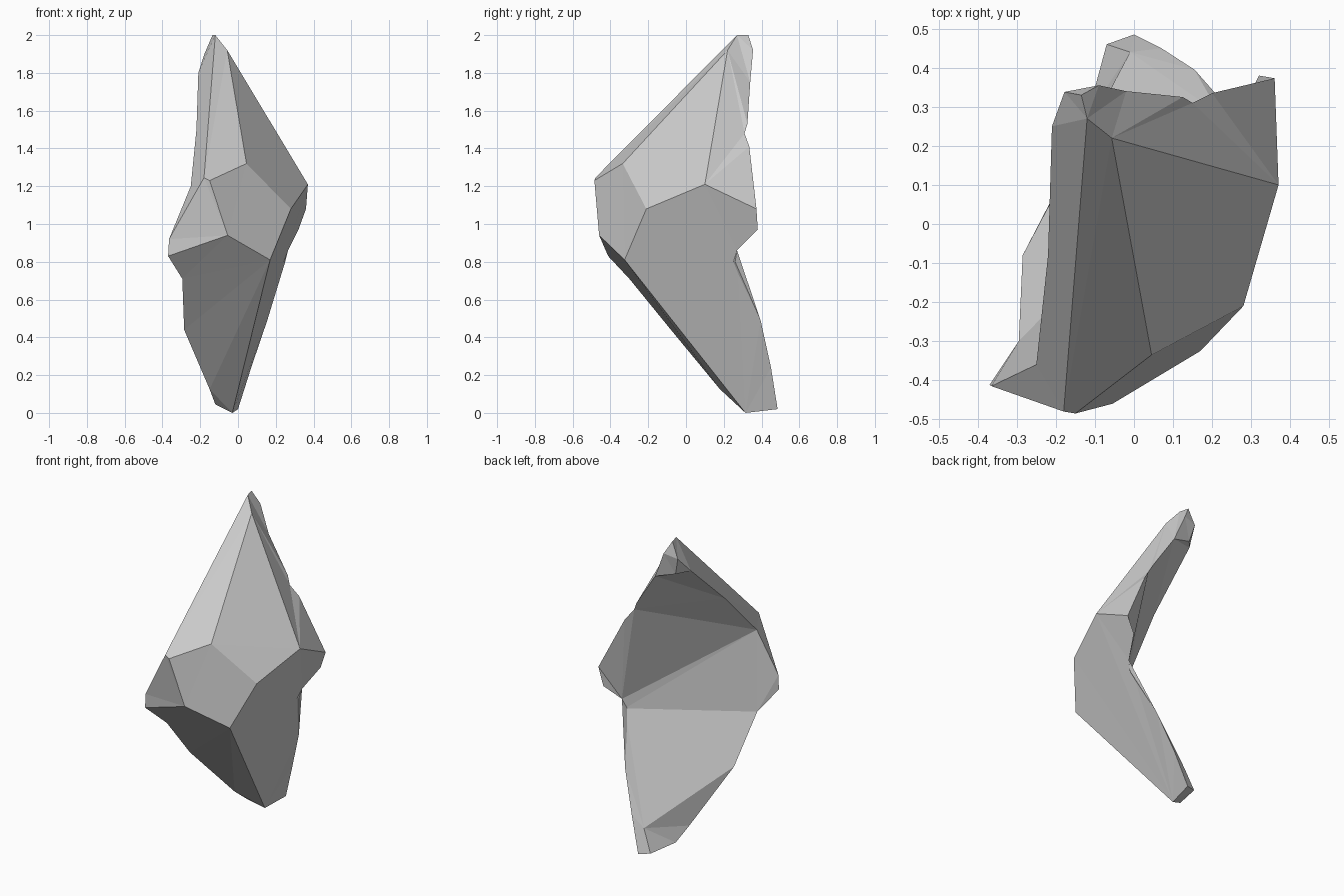
import bpy, bmesh

if "Cube" in bpy.data.objects:
    bpy.data.objects.remove(bpy.data.objects["Cube"])

# Front facet corners
front = dict(
    A=(-.12, .27, 2.0), B=(-.057, .22, 1.92), C=(.045, -.335, 1.32),
    D=(-.15, -.485, 1.23), d=(-.18, -.48, 1.245), E=(.37, .10, 1.21),
    F=(.28, -.21, 1.08), G=(.17, -.325, .81), H=(-.055, -.46, .94),
    J=(-.03, .315, 0.0))

# Right rim, tip to foot
right = dict(
    T=(-.135, .33, 2.0), U=(-.09, .355, 1.92), V=(-.02, .34, 1.75),
    X=(.125, .325, 1.53), S=(.15, .31, 1.48), s=(.2, .335, 1.41),
    K=(.36, .373, 1.08), L=(.32, .38, .97), M=(.265, .27, .86),
    N=(.25, .26, .80), O=(.155, .395, .49), P=(.07, .45, .24),
    Q=(0, .485, .02))

# Left rim, tip to foot, plus two inner back corners
left = dict(
    t=(-.178, .338, 1.9), u=(-.21, .25, 1.8), v=(-.22, -.08, 1.5),
    W=(-.25, -.36, 1.2), i=(-.365, -.415, .92), I=(-.37, -.412, .83),
    n=(-.295, -.3, .71), o=(-.285, -.08, .44), p=(-.15, .18, .125),
    q=(-.12, .275, .045), z=(-.07, .46, .03),
    R=(-.15, .32, 1.79), y=(-.01, .44, .17))

bm = bmesh.new()
vert = {k: bm.verts.new(co) for k, co in {**front, **right, **left}.items()}


def facets(loops):
    for loop in loops.split():
        bm.faces.new([vert[k] for k in loop])


# Convex outer facets
facets("dABCD BEFC CFGHD dDHIi HGJqponI")
# Side facets
facets("FEKLMNOPQJG BATUVXSsKE AdiWvutT")
# Hollow back, tip to foot
facets("TtU tuR tRU URV RuvWSXV SWMLKs MWiInN NnoyPO opy pqzy yzQP JQzq")

bmesh.ops.triangulate(bm, faces=bm.faces[:], ngon_method='BEAUTY')
bmesh.ops.recalc_face_normals(bm, faces=bm.faces[:])

mesh = bpy.data.meshes.new("rock_shard")
bm.to_mesh(mesh)
bm.free()
shard = bpy.data.objects.new("rock_shard", mesh)
bpy.context.collection.objects.link(shard)
